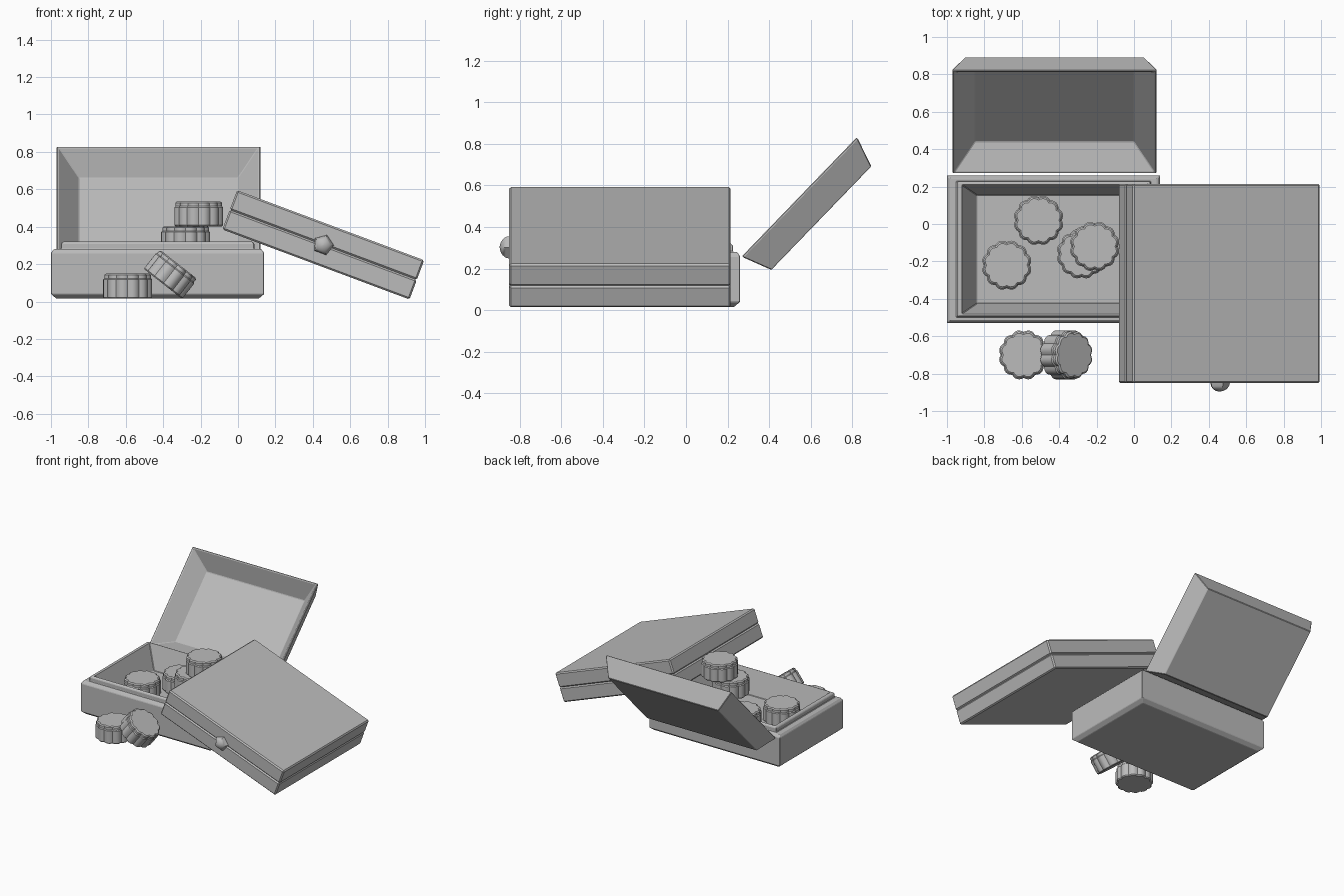
import bpy, math
from mathutils import Matrix, Vector

if "Cube" in bpy.data.objects:
    bpy.data.objects.remove(bpy.data.objects["Cube"], do_unlink=True)

grey = bpy.data.materials.new("plain_grey")
COLOUR = (0.5, 0.5, 0.5, 1)
grey.use_nodes = True
grey.diffuse_color = COLOUR
grey.node_tree.nodes["Principled BSDF"].inputs["Base Color"].default_value = COLOUR


def loft(name, rings, bevel=0, smooth=None):
    """Skin equal-length closed rings of points and cap both ends."""
    n = len(rings[0])
    verts = [p for ring in rings for p in ring]
    faces = [tuple(reversed(range(n))), tuple(range(len(verts) - n, len(verts)))]
    for r in range(len(rings) - 1):
        for i in range(n):
            a, b = r * n + i, r * n + (i + 1) % n
            faces.append((a, b, b + n, a + n))
    mesh = bpy.data.meshes.new(name)
    mesh.from_pydata(verts, [], faces)
    mesh.materials.append(grey)
    obj = bpy.data.objects.new(name, mesh)
    bpy.context.collection.objects.link(obj)
    if bevel:
        mod = obj.modifiers.new("edge_bevel", "BEVEL")
        mod.width, mod.segments, mod.limit_method = bevel, 1, "ANGLE"
        mod.angle_limit = math.radians(30)
    if smooth:
        bpy.ops.object.select_all(action="DESELECT")
        obj.select_set(True)
        bpy.context.view_layer.objects.active = obj
        bpy.ops.object.shade_smooth_by_angle(angle=math.radians(smooth))
    return obj


def rect(hx, hy, z):
    return [(-hx, -hy, z), (hx, -hy, z), (hx, hy, z), (-hx, hy, z)]


def place(obj, loc, axis="Y", degrees=0):
    obj.matrix_world = Matrix.Translation(loc) @ Matrix.Rotation(math.radians(degrees), 4, axis)


# Open box: chamfered foot, shoulder, raised lip, sloping inside walls
box = loft("open_box_base", [rect(*r) for r in (
    (0.54, 0.365, 0.015), (0.57, 0.395, 0.04), (0.57, 0.395, 0.26), (0.555, 0.38, 0.28),
    (0.517, 0.362, 0.28), (0.517, 0.362, 0.31), (0.507, 0.352, 0.32),
    (0.49, 0.345, 0.32), (0.41, 0.29, 0.14))], bevel=0.005)
place(box, (-0.43, -0.135, 0))

# Tilted-back lid: tapered shallow tray
lid = loft("open_box_lid", [rect(*r) for r in (
    (0.48, 0.346, -0.147), (0.545, 0.396, -0.01), (0.545, 0.396, 0),
    (0.535, 0.386, 0), (0.425, 0.28, -0.125))], bevel=0.004)
place(lid, (-0.425, 0.545, 0.545), "X", 46)

# Closed box leaning on the open one: two halves and a clasp knob
TILT, CENTRE = 20.5, Vector((0.456, -0.318, 0.303))
for name, low, high in (("closed_box_base", -0.112, 0), ("closed_box_lid", 0, 0.112)):
    half = loft(name, [rect(0.534, 0.533, low), rect(0.534, 0.533, high)], bevel=0.009)
    place(half, CENTRE, "Y", TILT)


def ngon(radius, y, sides=5):
    return [(radius * math.sin(math.tau * i / sides), y, radius * math.cos(math.tau * i / sides))
            for i in range(sides)]


knob = loft("clasp_knob", [ngon(0.057 * math.cos(a), -0.048 * math.sin(a))
                           for a in (0, 0.4, 0.8, 1.2, 1.5)], smooth=40)
place(knob, CENTRE + Vector((0, -0.53, 0)), "Y", TILT)


# Sweets: scalloped cup with a slightly smaller stepped top
def scallop(radius, z, lobes=12, steps=6):
    ring = []
    for i in range(lobes * steps):
        a = math.tau * i / (lobes * steps)
        r = radius - 0.011 * (1 - abs(math.sin(a * lobes / 2)))
        ring.append((r * math.cos(a), r * math.sin(a), z))
    return ring


SWEETS = (
    ((-0.51, 0.02, 0.207), 0), ((-0.68, -0.22, 0.207), 0), ((-0.28, -0.16, 0.335), 0),
    ((-0.21, -0.12, 0.468), 0), ((-0.59, -0.70, 0.082), 0), ((-0.36, -0.70, 0.147), 38))
for number, (loc, tilt) in enumerate(SWEETS, 1):
    sweet = loft(f"sweet_{number}", [scallop(*r) for r in (
        (0.127, -0.067), (0.134, -0.06), (0.134, 0.036), (0.128, 0.042),
        (0.128, 0.06), (0.119, 0.067))], smooth=35)
    place(sweet, loc, "Y", tilt)
